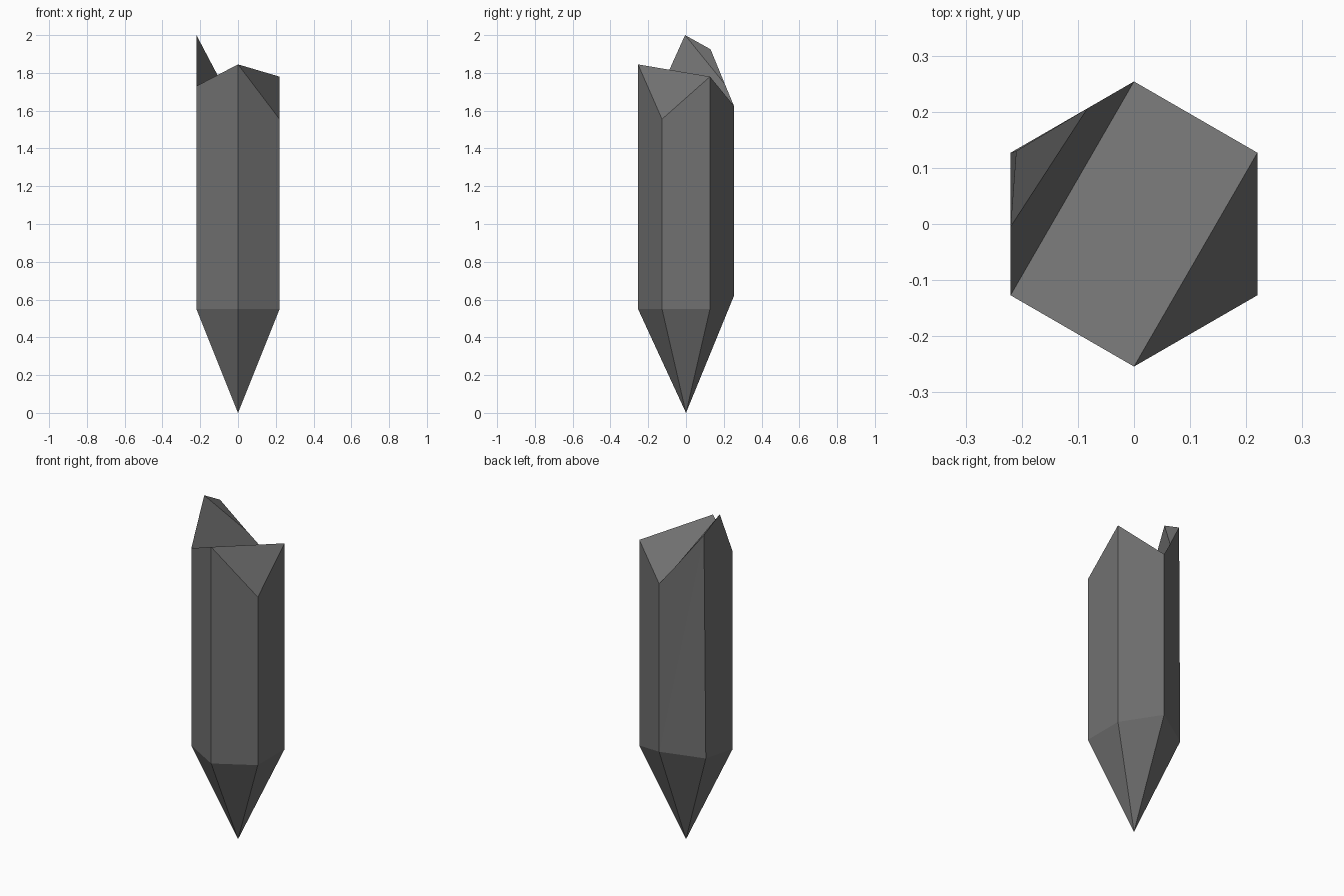
import bpy, bmesh, math

if "Cube" in bpy.data.objects:
    bpy.data.objects.remove(bpy.data.objects["Cube"])

stone = bpy.data.materials.new("dark grey stone")
stone.diffuse_color = (0.165, 0.165, 0.165, 1)
stone.use_nodes = True
stone.node_tree.nodes["Principled BSDF"].inputs["Base Color"].default_value = stone.diffuse_color

bm = bmesh.new()

# Six corners, counter-clockwise from the front one
R = 0.254
base_z = [0.55, 0.55, 0.55, 0.62, 0.59, 0.55]
top_z = [1.845, 1.555, 1.78, 1.625, 1.925, 1.73]
corner = [(R * math.cos(math.radians(60 * i - 90)),
           R * math.sin(math.radians(60 * i - 90))) for i in range(6)]
low = [bm.verts.new((x, y, z)) for (x, y), z in zip(corner, base_z)]
top = [bm.verts.new((x, y, z)) for (x, y), z in zip(corner, top_z)]
top[4].co.x += 0.01  # chipped corner leans in a little
top[4].co.y += 0.003

# Extra points of the broken tip: peak on the left side, notch on the back left side
peak = bm.verts.new((-0.22, -0.005, 2.0))
notch = bm.verts.new((-0.083, 0.206, 1.74))
tip = bm.verts.new((0, 0, 0))

# Lower point and shaft sides
for i in range(6):
    j = (i + 1) % 6
    bm.faces.new((tip, low[j], low[i]))
    if i < 3 or i == 5:
        bm.faces.new((low[i], low[j], top[j], top[i]))
bm.faces.new((low[3], low[4], top[4]))
bm.faces.new((low[3], top[4], notch, top[3]))
bm.faces.new((low[4], peak, top[4]))
bm.faces.new((low[4], low[5], top[5], peak))

# Broken top facets
bm.faces.new((top[0], top[1], top[2]))
bm.faces.new((top[0], top[2], top[3], top[5]))
bm.faces.new((top[5], top[3], notch, peak))
bm.faces.new((peak, notch, top[4]))

bmesh.ops.recalc_face_normals(bm, faces=bm.faces)
mesh = bpy.data.meshes.new("crystal_shard")
bm.to_mesh(mesh)
bm.free()
mesh.materials.append(stone)
bpy.context.collection.objects.link(bpy.data.objects.new("crystal_shard", mesh))
